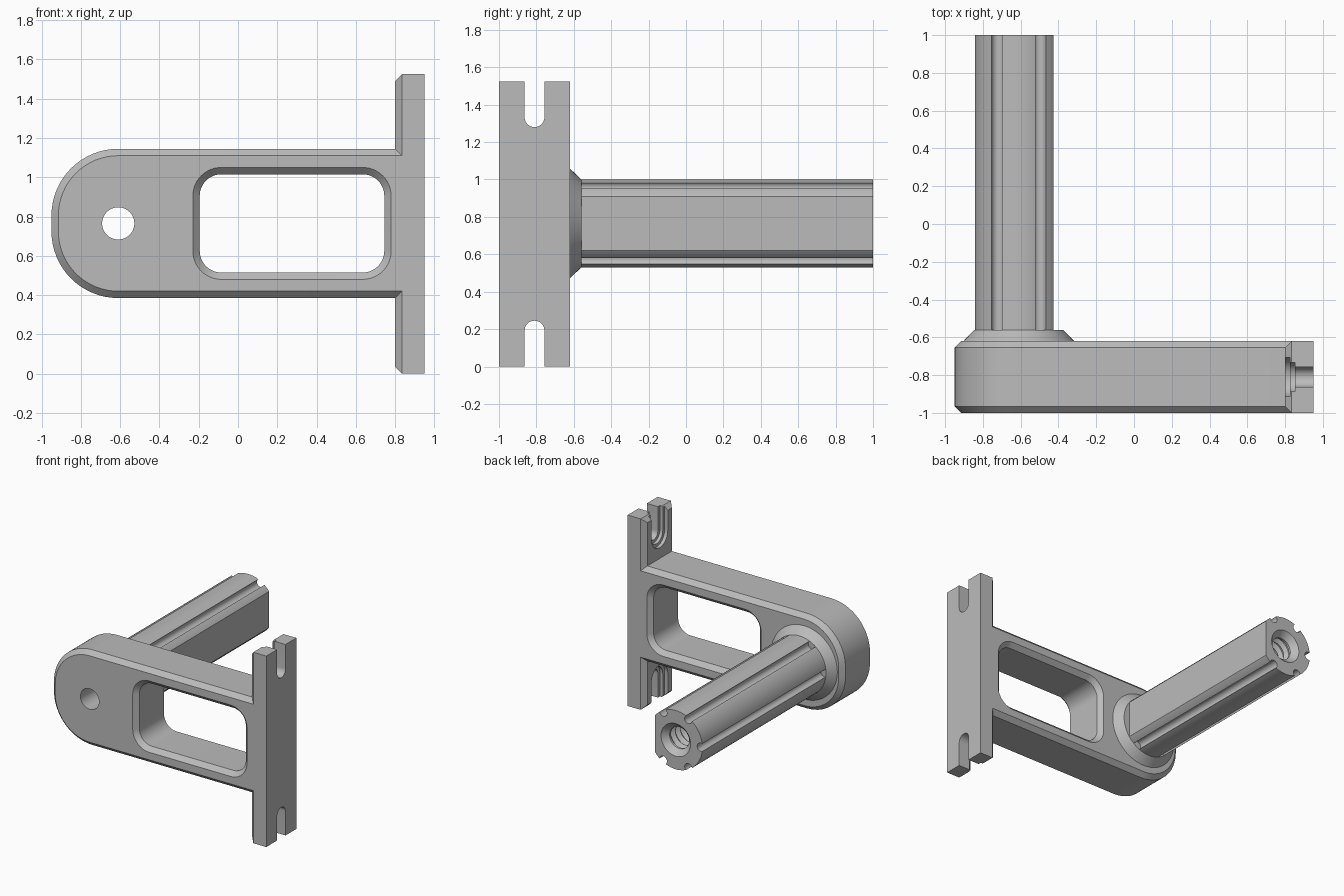
import bpy, bmesh
from math import pi, cos, sin, radians

if "Cube" in bpy.data.objects:
    bpy.data.objects.remove(bpy.data.objects["Cube"])

grey = bpy.data.materials.new("light_grey")
grey.diffuse_color = (0.5, 0.5, 0.5, 1)
grey.use_nodes = True
grey.node_tree.nodes["Principled BSDF"].inputs["Base Color"].default_value = grey.diffuse_color

CX, CZ = -0.61, 0.765      # axis shared by post and bore
FRONT, BACK = -1.0, -0.62  # arm thickness limits
CH = 0.035                 # chamfer size
TOP = 1.525                # flange height


def build(name, solids):
    """Make an object from solids; each solid is a list of matching point rings."""
    bm = bmesh.new()
    for rings in solids:
        vs = [[bm.verts.new(p) for p in ring] for ring in rings]
        n = len(vs[0])
        for a, b in zip(vs, vs[1:]):
            for i in range(n):
                j = (i + 1) % n
                bm.faces.new((a[i], a[j], b[j], b[i]))
        bm.faces.new(vs[0])
        bm.faces.new(vs[-1])
    bmesh.ops.recalc_face_normals(bm, faces=bm.faces)
    me = bpy.data.meshes.new(name)
    bm.to_mesh(me)
    bm.free()
    me.materials.append(grey)
    ob = bpy.data.objects.new(name, me)
    bpy.context.collection.objects.link(ob)
    return ob


def cut(ob, name, solids):
    """Subtract solids from an object."""
    cutter = build(name, solids)
    cutter.hide_render = True
    mod = ob.modifiers.new(name, "BOOLEAN")
    mod.operation, mod.solver, mod.object = "DIFFERENCE", "EXACT", cutter
    bpy.context.view_layer.objects.active = ob
    bpy.ops.object.modifier_apply(modifier=mod.name)
    bpy.data.objects.remove(cutter)


def rounded(y, x0, x1, z0, z1, rl, rr, n=16):
    """Rounded rectangle at depth y, with left and right corner radii."""
    pts = []
    for sx, sz, a0 in ((1, 1, 0), (-1, 1, 90), (-1, -1, 180), (1, -1, 270)):
        r = rr if sx > 0 else rl
        cx = x1 - r if sx > 0 else x0 + r
        cz = z1 - r if sz > 0 else z0 + r
        for i in range(n + 1 if r else 1):
            a = radians(a0 + 90 * i / n)
            pts.append((cx + r * cos(a), y, cz + r * sin(a)))
    return pts


def lathe(profile, cx=CX, cz=CZ, n=64):
    """Rings of a turned solid along y from (y, radius) pairs."""
    return [[(cx + r * cos(2 * pi * i / n), y, cz + r * sin(2 * pi * i / n))
             for i in range(n)] for y, r in profile]


def slot(x, r, flip):
    """U-shaped slot outline at x, open at the top or bottom end."""
    pts = [(r * cos(pi + pi * i / 16), 1.333 + r * sin(pi + pi * i / 16))
           for i in range(17)] + [(r, 1.6), (-r, 1.6)]
    return [(x, -0.81 + y, TOP - z if flip else z) for y, z in pts]


# Arm: rounded plate, chamfered on front and back
def arm_ring(y, d):
    return rounded(y, -0.95 + d, 0.835, 0.385 + d, 1.145 - d, 0.34 - d, 0)


arm = build("arm", [[arm_ring(FRONT, CH), arm_ring(FRONT + CH, 0),
                     arm_ring(BACK - CH, 0), arm_ring(BACK, CH)]])


# Window through the arm with chamfered rims
def window_ring(y, d):
    return rounded(y, -0.195 - d, 0.745 + d, 0.515 - d, 1.015 + d, 0.11 + d, 0.11 + d)


cut(arm, "window_cutter", [[window_ring(FRONT - 0.02, CH + 0.02), window_ring(FRONT + CH, 0),
                            window_ring(BACK - CH, 0), window_ring(BACK + 0.02, CH + 0.02)]])

# Mounting flange: upright bar, chamfered around its inner face
def flange_ring(x, d):
    return [(x, FRONT + d, d), (x, BACK - d, d), (x, BACK - d, TOP - d), (x, FRONT + d, TOP - d)]


flange = build("flange", [[flange_ring(0.8, CH), flange_ring(0.8 + CH, 0), flange_ring(0.95, 0)]])

# Stepped open slots at both flange ends
steps = [(0.78, 0.1025), (0.827, 0.1025), (0.827, 0.078),
         (0.853, 0.078), (0.853, 0.053), (0.97, 0.053)]
cut(flange, "slot_cutter", [[slot(x, r, flip) for x, r in steps] for flip in (False, True)])

# Collar and post
collar = build("collar", [lathe([(-0.64, 0.293), (BACK, 0.293), (-0.56, 0.235)])])
post = build("post", [lathe([(-0.6, 0.235), (1.0, 0.235)])])

# Five lengthwise grooves and one flat side on the post
cuts = [lathe([(-0.56, 0.033), (1.05, 0.033)], CX + 0.222 * cos(radians(a)),
              CZ + 0.222 * sin(radians(a)), 24) for a in (60, 120, 180, 240, 300)]
cuts.append([rounded(y, -0.425, -0.3, 0.4, 1.1, 0, 0) for y in (-0.56, 1.05)])
cut(post, "groove_cutter", cuts)

# Bore through everything, threaded near the post end
bore = [(-1.05, 0.082), (0.38, 0.082)]
for i in range(9):
    y = 0.40 + 0.06 * i
    bore += [(y, 0.086), (y + 0.022, 0.115), (y + 0.036, 0.115), (y + 0.058, 0.086)]
bore += [(0.955, 0.086), (1.0, 0.13), (1.02, 0.15)]
for part in (arm, collar, post):
    cut(part, "bore_cutter", [lathe(bore)])

# Smooth the curved surfaces, keep edges sharp
for part in (arm, flange, collar, post):
    bpy.ops.object.select_all(action="DESELECT")
    part.select_set(True)
    bpy.context.view_layer.objects.active = part
    bpy.ops.object.shade_smooth_by_angle(angle=radians(22))
